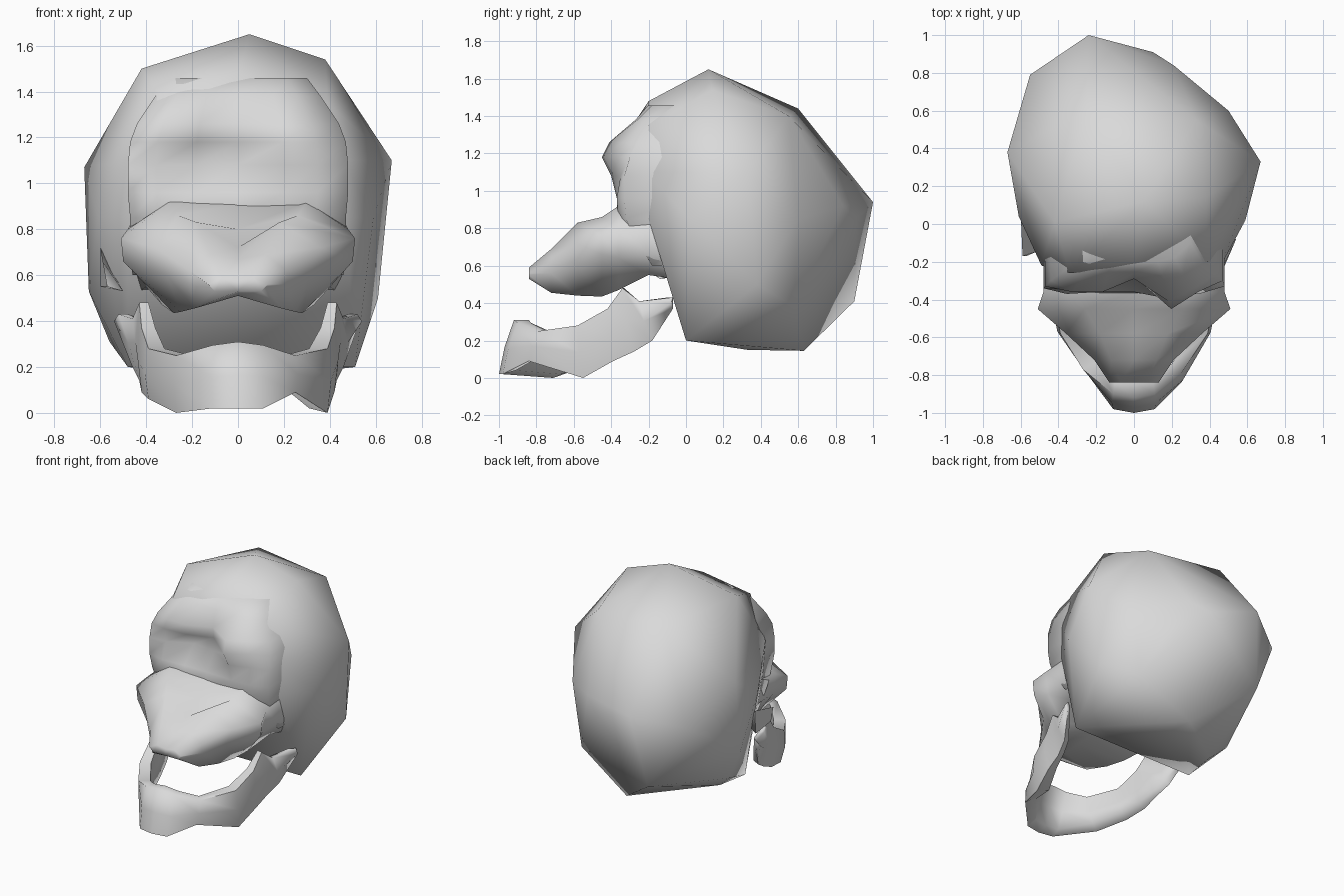
import bpy, bmesh, math

cube = bpy.data.objects.get("Cube")
if cube:
    bpy.data.objects.remove(cube, do_unlink=True)

bone = bpy.data.materials.new("bone_grey")
bone.use_nodes = True
GREY = (0.7, 0.7, 0.7, 1.0)
bone.diffuse_color = GREY
bone.node_tree.nodes["Principled BSDF"].inputs["Base Color"].default_value = GREY


def finish(name, bm):
    """Turn the bmesh into a smooth shaded bone object."""
    bmesh.ops.recalc_face_normals(bm, faces=bm.faces)
    mesh = bpy.data.meshes.new(name)
    bm.to_mesh(mesh)
    bm.free()
    mesh.materials.append(bone)
    obj = bpy.data.objects.new(name, mesh)
    bpy.context.collection.objects.link(obj)
    bpy.ops.object.select_all(action='DESELECT')
    obj.select_set(True)
    bpy.context.view_layer.objects.active = obj
    bpy.ops.object.shade_smooth_by_angle(angle=math.radians(80))


def loft(name, rings):
    """Skin a row of closed rings and cap both ends."""
    bm = bmesh.new()
    rows = [[bm.verts.new(p) for p in ring] for ring in rings]
    n = len(rows[0])
    for a, b in zip(rows, rows[1:]):
        for i in range(n):
            j = (i + 1) % n
            bm.faces.new((a[i], a[j], b[j], b[i]))
    caps = [bm.faces.new(rows[0]), bm.faces.new(rows[-1])]
    bmesh.ops.triangulate(bm, faces=caps)
    finish(name, bm)


def hull(name, points):
    """Wrap a faceted shell tightly around a few corner points."""
    bm = bmesh.new()
    for p in points:
        bm.verts.new(p)
    result = bmesh.ops.convex_hull(bm, input=bm.verts)
    spare = {g for g in result["geom_interior"] + result["geom_unused"]
             if isinstance(g, bmesh.types.BMVert)}
    bmesh.ops.delete(bm, geom=list(spare), context='VERTS')
    finish(name, bm)


# Cranium: lopsided braincase
hull("cranium", [
    # crown
    (0.05, 0.12, 1.65), (0.38, 0.14, 1.54), (-0.42, 0.01, 1.50), (0.0, -0.20, 1.48),
    (-0.25, 0.60, 1.44), (0.33, 0.55, 1.40),
    # widest part and back
    (0.67, 0.33, 1.10), (-0.67, 0.38, 1.07), (-0.24, 1.0, 0.94), (0.10, 0.91, 0.85),
    (0.21, 0.84, 0.92), (-0.55, 0.79, 0.86), (0.50, 0.60, 0.85),
    (0.59, 0.02, 0.85), (-0.61, 0.04, 0.85),
    # lower back and base
    (0.61, 0.38, 0.50), (0.44, 0.58, 0.38), (-0.32, 0.90, 0.41), (-0.65, 0.30, 0.53),
    (-0.56, 0.30, 0.31), (0.04, 0.63, 0.145), (-0.45, 0.25, 0.21), (0.05, 0.33, 0.15),
    (-0.48, 0.0, 0.20), (0.51, 0.0, 0.20),
    # temples and forehead
    (-0.48, -0.12, 0.60), (0.48, -0.12, 0.60), (-0.48, -0.20, 0.85), (0.47, -0.20, 0.85),
    (-0.49, -0.22, 1.10), (0.46, -0.22, 1.10), (0.39, -0.20, 1.35), (-0.34, -0.26, 1.39),
])

# Forehead, brow and eye hollows: depth of the front at each height
COLUMNS = (-1.0, -0.74, -0.38, 0.0, 0.42, 0.72, 1.0)
BROW = [
    (0.60, 0.46, (-.18, -.20, -.20, -.20, -.20, -.20, -.18)),
    (0.74, 0.47, (-.27, -.30, -.32, -.32, -.32, -.30, -.27)),
    (0.85, 0.47, (-.32, -.36, -.37, -.37, -.37, -.36, -.32)),
    (0.96, 0.48, (-.34, -.37, -.36, -.36, -.37, -.37, -.33)),
    (1.08, 0.48, (-.34, -.33, -.25, -.27, -.40, -.35, -.33)),
    (1.18, 0.47, (-.33, -.35, -.34, -.28, -.45, -.36, -.30)),
    (1.26, 0.44, (-.30, -.36, -.36, -.29, -.41, -.34, -.26)),
    (1.38, 0.36, (-.24, -.27, -.26, -.26, -.27, -.26, -.20)),
    (1.46, 0.30, (-.12, -.18, -.19, -.20, -.20, -.18, -.10)),
]
loft("forehead", [[(-w, 0.0, z)] + [(c * w, y, z) for c, y in zip(COLUMNS, ys)] + [(w, 0.0, z)]
                  for z, w, ys in BROW])

# Upper jaw and cheekbones: mirrored half sections from front to back
FACE = [
    (-0.84, [(0, .58), (.07, .59), (.13, .56), (.12, .55), (.10, .53), (0, .53)]),
    (-0.72, [(0, .67), (.12, .69), (.21, .62), (.21, .56), (.19, .455), (0, .51)]),
    (-0.58, [(0, .72), (.18, .83), (.36, .72), (.31, .60), (.25, .44), (0, .52)]),
    (-0.45, [(0, .80), (.26, .86), (.51, .76), (.50, .66), (.28, .435), (0, .53)]),
    (-0.36, [(0, .91), (.30, .92), (.48, .80), (.45, .64), (.33, .47), (0, .55)]),
    (-0.20, [(0, .92), (.30, .92), (.47, .82), (.47, .66), (.40, .55), (0, .57)]),
    (-0.06, [(0, .92), (.30, .92), (.47, .82), (.48, .66), (.43, .53), (0, .55)]),
]
loft("upper_jaw", [[(x, y, z) for x, z in half] + [(-x, y, z) for x, z in half[-2:0:-1]]
                   for y, half in FACE])

# Lower jaw: outer x, y, inner x, y, top, bottom, shift of the lower edge
CHIN = [
    (0.0, -0.92, 0.0, -0.84, 0.31, 0.02, -0.08),
    (0.11, -0.90, 0.10, -0.83, 0.295, 0.02, -0.08),
]
LEFT_BODY = [
    (0.25, -0.79, 0.20, -0.74, 0.25, 0.09, -0.05),
    (0.39, -0.58, 0.31, -0.55, 0.28, 0.0, 0.03),
]
RIGHT_BODY = [
    (0.27, -0.77, 0.20, -0.73, 0.25, 0.0, 0.06),
    (0.39, -0.58, 0.32, -0.55, 0.28, 0.06, 0.04),
]
ARM = [
    (0.42, -0.42, 0.36, -0.41, 0.37, 0.09, 0.03),
    (0.43, -0.34, 0.39, -0.33, 0.48, 0.14, 0.06),
    (0.46, -0.25, 0.42, -0.25, 0.41, 0.20, 0.07),
    (0.52, -0.07, 0.48, -0.10, 0.43, 0.37, 0.0),
]


def jaw_ring(station, side):
    xo, yo, xi, yi, zt, zb, shift = station
    mid = (zt + zb) / 2
    return [(side * xo, yo, zt), (side * xo * 1.04, yo + shift / 2 - 0.01, mid),
            (side * xo, yo + shift, zb), (side * xi, yi + shift, zb + 0.02),
            (side * xi, yi + shift / 2, mid), (side * xi, yi, zt)]


right = [jaw_ring(s, -1) for s in CHIN[1:] + RIGHT_BODY + ARM]
left = [jaw_ring(s, 1) for s in CHIN + LEFT_BODY + ARM]
loft("lower_jaw", right[::-1] + left)

# Small bony flap on the right temple
loft("temple_flap", [
    [(-0.60, 0.06, 0.72), (-0.60, 0.05, 0.55), (-0.54, 0.05, 0.60)],
    [(-0.59, -0.17, 0.66), (-0.57, -0.17, 0.55), (-0.50, -0.14, 0.53)],
])
